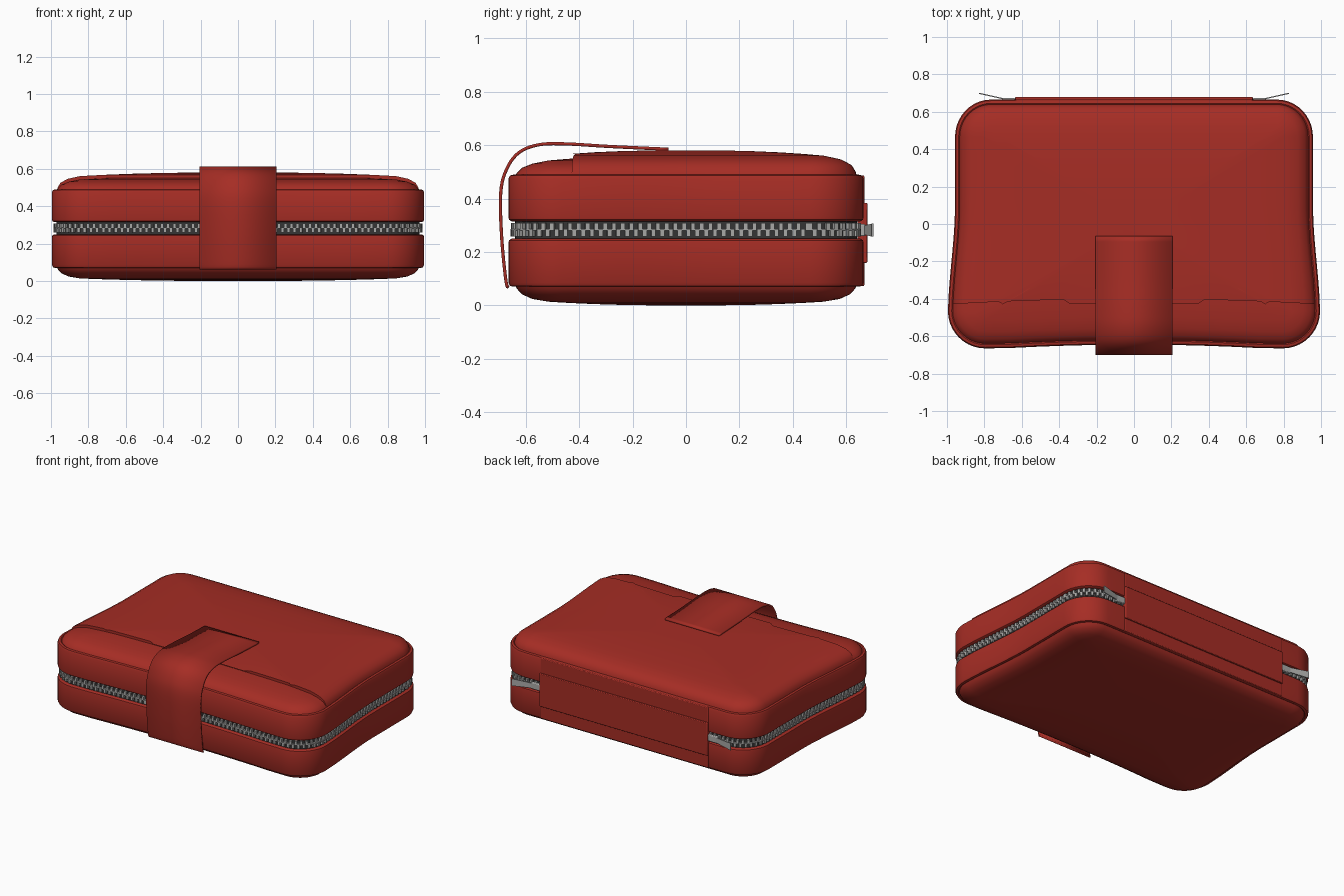
import bpy, bmesh, math
from mathutils import Vector, Matrix

if "Cube" in bpy.data.objects:
    bpy.data.objects.remove(bpy.data.objects["Cube"])


def material(name, rgb, rough):
    m = bpy.data.materials.new(name)
    m.use_nodes = True
    m.diffuse_color = (*rgb, 1)
    bsdf = m.node_tree.nodes["Principled BSDF"]
    bsdf.inputs["Base Color"].default_value = (*rgb, 1)
    bsdf.inputs["Roughness"].default_value = rough
    return m


RED = material("red leather", (0.38, 0.026, 0.018), 0.6)
METAL = material("zip metal", (0.4, 0.4, 0.39), 0.4)
TAPE = material("dark zip tape", (0.035, 0.035, 0.035), 0.8)
HALF_Y = 0.665


def finish(name, bm, mat, angle=35):
    bmesh.ops.recalc_face_normals(bm, faces=bm.faces)
    mesh = bpy.data.meshes.new(name)
    bm.to_mesh(mesh)
    bm.free()
    mesh.materials.append(mat)
    mesh.shade_smooth()
    mesh.set_sharp_from_angle(angle=math.radians(angle))
    obj = bpy.data.objects.new(name, mesh)
    bpy.context.scene.collection.objects.link(obj)
    return obj


def outline(inset=0.0, scale=1.0):
    """Rounded rectangle, waisted at the sides and bowed in at the front."""
    a, b, r = 1 - inset, HALF_Y - inset, max(0.2 - inset, 0.05)
    corners = [(1, 1, 0), (-1, 1, 90), (-1, -1, 180), (1, -1, 270)]
    arcs = []
    for sx, sy, start in corners:
        arcs.append([Vector((sx * (a - r) + r * math.cos(math.radians(start + k * 9)),
                             sy * (b - r) + r * math.sin(math.radians(start + k * 9))))
                     for k in range(11)])
    pts = []
    for i, arc in enumerate(arcs):
        pts += arc
        after = arcs[(i + 1) % 4][0]
        pts += [arc[-1].lerp(after, k / 12) for k in range(1, 12)]
    out = []
    for p in pts:
        t = min(max((0.1 - p.y) / 0.6, 0), 1)
        x = p.x * (0.957 + 0.038 * t * t * (3 - 2 * t))
        bow = 0.02 * max(0, 1 - (p.x / 0.7) ** 2) if p.y < 0 else 0
        out.append(Vector((x, p.y * (1 - bow / HALF_Y))) * scale)
    return out


def loft(profile, crown=None):
    """Skin outline rings given as (inset, z); crown closes the end as a dome."""
    bm = bmesh.new()
    rings = [(outline(i), z) for i, z in profile]
    if crown is not None:
        inset, z0 = profile[-1]
        for s in (0.85, 0.68, 0.5, 0.32, 0.14):
            rings.append((outline(inset, s), crown + (z0 - crown) * s ** 2.5))
    prev = None
    for pts, z in rings:
        ring = [bm.verts.new((p.x, p.y, z)) for p in pts]
        if prev:
            for i in range(len(ring)):
                j = (i + 1) % len(ring)
                bm.faces.new((prev[i], prev[j], ring[j], ring[i]))
        prev = ring
    if crown is not None:
        bm.faces.new(prev)
    return bm


def add_box(bm, center, size, turn=0.0):
    mat = (Matrix.Translation(center) @ Matrix.Rotation(turn, 4, 'Z')
           @ Matrix.Diagonal((*size, 1)))
    bmesh.ops.create_cube(bm, size=1, matrix=mat)


def box(name, center, size, mat, bevel=0.0, turn=0.0):
    bm = bmesh.new()
    add_box(bm, center, size, turn)
    obj = finish(name, bm, mat)
    if bevel:
        mod = obj.modifiers.new("soft edges", 'BEVEL')
        mod.width, mod.segments = bevel, 2
    return obj


# Lower and upper halves of the case, each with a seam ledge and padded face
finish("lower_case", loft([(0.06, 0.25), (0.012, 0.25), (0.002, 0.244), (0, 0.235),
                           (0, 0.085), (0.006, 0.073), (0.02, 0.07), (0.026, 0.074),
                           (0.032, 0.062), (0.05, 0.042), (0.09, 0.024),
                           (0.15, 0.014)], 0.0), RED)
finish("upper_case", loft([(0.06, 0.315), (0.012, 0.315), (0.002, 0.321), (0, 0.33),
                           (0, 0.475), (0.006, 0.487), (0.02, 0.49), (0.026, 0.486),
                           (0.032, 0.497), (0.05, 0.515), (0.09, 0.531),
                           (0.15, 0.543)], 0.562), RED)

# Raised cover layer on the rear part of the lid, with a curved front edge
CUT_Y = -0.43
bm = loft([(0.026, 0.488), (0.03, 0.502), (0.045, 0.526), (0.085, 0.547),
           (0.15, 0.561)], 0.581)
bmesh.ops.bisect_plane(bm, geom=bm.verts[:] + bm.edges[:] + bm.faces[:],
                       plane_co=(0, CUT_Y, 0), plane_no=(0, 1, 0), clear_inner=True)
front = [e for e in bm.edges if e.is_boundary
         and all(abs(v.co.y - CUT_Y) < 1e-4 for v in e.verts)]
lip = bmesh.ops.extrude_edge_only(bm, edges=front)["geom"]
for v in lip:
    if isinstance(v, bmesh.types.BMVert):
        v.co.z -= 0.025
for v in bm.verts:
    if abs(v.co.y - CUT_Y) < 1e-4:
        v.co.y += 0.03 * max(0, 1 - v.co.x ** 2)
finish("lid_cover", bm, RED)

# Zip tape and interlocking teeth, open behind the back pocket
finish("zip_tape", loft([(0.05, 0.245), (0.024, 0.245), (0.024, 0.32), (0.05, 0.32)]), TAPE)
path = outline(0.018)
bm = bmesh.new()
pitch, travelled, count = 0.0165, 0.0, 0
for a, b in zip(path, path[1:] + path[:1]):
    edge = b - a
    while travelled < edge.length:
        p = a + edge.normalized() * travelled
        if not (p.y > 0.6 and abs(p.x) < 0.63):
            z = 0.273 if count % 2 else 0.294
            add_box(bm, (p.x, p.y, z), (0.016, 0.018, 0.028), math.atan2(edge.y, edge.x))
        travelled += pitch
        count += 1
    travelled -= edge.length
finish("zip_teeth", bm, METAL)

# Zip sliders and pull tabs at both ends
for side, label in ((1, "left"), (-1, "right")):
    box(label + "_zip_slider", (side * 0.67, 0.662, 0.282), (0.07, 0.022, 0.045),
        METAL, 0.005)
    bm = bmesh.new()
    add_box(bm, (0, 0, 0), (0.17, 0.006, 0.03))
    for v in bm.verts:
        if v.co.x * side > 0:
            v.co.z *= 1.6
    bm.transform(Matrix.Translation((side * 0.745, 0.68, 0.282))
                 @ Matrix.Rotation(side * 0.22, 4, 'Z'))
    finish(label + "_zip_pull", bm, METAL)

# Back panel joining the halves, with a slip pocket on it
box("back_panel", (0, 0.655, 0.28), (1.27, 0.026, 0.415), RED, 0.005)
box("back_pocket", (0, 0.67, 0.272), (1.27, 0.018, 0.225), RED, 0.004)

# Closing strap: a bent band that wraps the front and lies on the lid
knots = [(-0.664, 0.068), (-0.674, 0.09), (-0.69, 0.25), (-0.694, 0.42), (-0.672, 0.51),
         (-0.625, 0.573), (-0.55, 0.602), (-0.45, 0.605), (-0.28, 0.595), (-0.065, 0.585)]
knots = [Vector(k) for k in knots]
line = []
for i in range(len(knots) - 1):
    p0, p1 = knots[max(i - 1, 0)], knots[i]
    p2, p3 = knots[i + 1], knots[min(i + 2, len(knots) - 1)]
    for k in range(5):
        t = k / 5
        line.append(0.5 * (2 * p1 + (p2 - p0) * t + (2 * p0 - 5 * p1 + 4 * p2 - p3) * t * t
                           + (3 * p1 - p0 - 3 * p2 + p3) * t ** 3))
line.append(knots[-1])
bm = bmesh.new()
rows = [[bm.verts.new((x, p.x, p.y)) for x in (-0.205, 0.205)] for p in line]
for r, s in zip(rows, rows[1:]):
    bm.faces.new((r[0], r[1], s[1], s[0]))
strap = finish("closing_strap", bm, RED)
solid = strap.modifiers.new("thickness", 'SOLIDIFY')
solid.thickness, solid.offset = 0.012, 0
